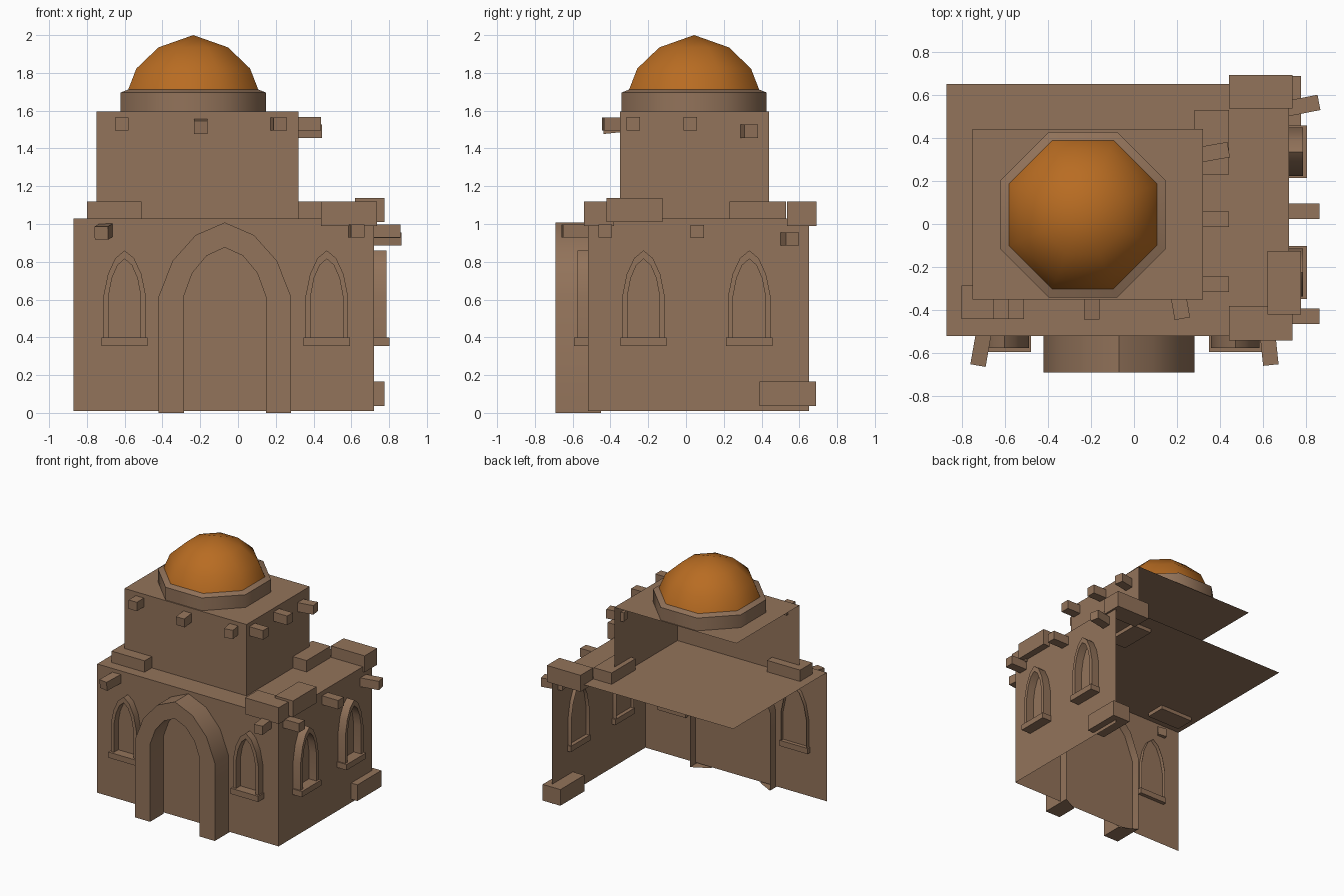
import bpy, bmesh, math
from mathutils import Matrix

if "Cube" in bpy.data.objects:
    bpy.data.objects.remove(bpy.data.objects["Cube"])


def material(name, rgb):
    m = bpy.data.materials.new(name)
    m.diffuse_color = (*rgb, 1)
    m.use_nodes = True
    m.node_tree.nodes["Principled BSDF"].inputs["Base Color"].default_value = m.diffuse_color
    return m


CLAY = material("clay brown", (0.29, 0.172, 0.103))
GOLD = material("dome orange", (0.48, 0.15, 0.016))

FX, FY = 0.72, -0.52          # planes of the right and front walls


def finish(name, bm, mat=CLAY, smooth=0, normals=True):
    if normals:
        bmesh.ops.recalc_face_normals(bm, faces=bm.faces)
    me = bpy.data.meshes.new(name)
    bm.to_mesh(me)
    bm.free()
    me.materials.append(mat)
    ob = bpy.data.objects.new(name, me)
    bpy.context.collection.objects.link(ob)
    if smooth:
        bpy.ops.object.select_all(action='DESELECT')
        ob.select_set(True)
        bpy.context.view_layer.objects.active = ob
        bpy.ops.object.shade_smooth_by_angle(angle=math.radians(smooth))
    return ob


def box(name, x0, x1, y0, y1, z0, z1, yaw=0, tilt=0):
    bm = bmesh.new()
    mat = (Matrix.Translation(((x0 + x1) / 2, (y0 + y1) / 2, (z0 + z1) / 2))
           @ Matrix.Rotation(math.radians(yaw), 4, 'Z')
           @ Matrix.Rotation(math.radians(tilt), 4, 'X')
           @ Matrix.Diagonal((x1 - x0, y1 - y0, z1 - z0, 1)))
    bmesh.ops.create_cube(bm, size=1, matrix=mat)
    return finish(name, bm)


def open_storey(name, x0, x1, y0, y1, z0, z1):
    """Front wall, right wall and roof only; back and left stay open."""
    bm = bmesh.new()
    v = [bm.verts.new(p) for p in (
        (x0, y0, z0), (x1, y0, z0), (x1, y1, z0),
        (x0, y0, z1), (x1, y0, z1), (x1, y1, z1), (x0, y1, z1))]
    for f in ((0, 1, 4, 3), (1, 2, 5, 4), (3, 4, 5, 6)):
        bm.faces.new([v[i] for i in f])
    return finish(name, bm, normals=False)


def on_front(u, d, z):
    return (u, FY - d, z)


def on_right(u, d, z):
    return (FX + d, u, z)


def arch_line(c, half, base, spring, apex):
    """Pointed arch outline from the left foot to the right foot."""
    side = [(1, 0), (0.79, 0.48), (0.44, 0.83)]
    rise = apex - spring
    left = [(c - half, base)] + [(c - a * half, spring + b * rise) for a, b in side]
    right = [(2 * c - u, z) for u, z in reversed(left)]
    return left + [(c, apex)] + right


def arch(name, place, outer, inner, front, back):
    """Arched band: face, outer side reaching behind the wall, inner reveal."""
    bm = bmesh.new()
    rows = [[bm.verts.new(place(u, d, z)) for u, z in line]
            for line, d in ((outer, -back), (outer, front), (inner, front), (inner, 0))]
    for a, b in zip(rows, rows[1:]):
        for i in range(len(a) - 1):
            bm.faces.new((a[i], a[i + 1], b[i + 1], b[i]))
    for i in (0, -1):           # feet
        bm.faces.new([r[i] for r in rows])
    return finish(name, bm, smooth=30)


# storeys
open_storey("main_storey", -0.87, FX, FY, 0.65, 0.01, 1.03)
open_storey("upper_storey", -0.75, 0.32, -0.35, 0.44, 1.03, 1.595)


# drum and dome: eight-sided rings with flats facing the axes
def lathe(name, profile, mat, smooth):
    bm = bmesh.new()
    rings = []
    for r, z in profile:
        if r == 0:
            rings.append([bm.verts.new((-0.237, 0.043, z))])
            continue
        R = r / math.cos(math.pi / 8)
        rings.append([bm.verts.new((-0.237 + R * math.cos((k + 0.5) * math.pi / 4),
                                    0.043 + R * math.sin((k + 0.5) * math.pi / 4), z))
                      for k in range(8)])
    for a, b in zip(rings, rings[1:]):
        for k in range(8):
            n = (k + 1) % 8
            if len(b) == 1:
                bm.faces.new((a[k], a[n], b[0]))
            else:
                bm.faces.new((a[k], a[n], b[n], b[k]))
    return finish(name, bm, mat, smooth)


lathe("dome_drum", [(0.384, 1.595), (0.384, 1.696), (0.344, 1.712)], CLAY, 50)
lathe("dome", [(0.344, 1.712), (0.301, 1.823), (0.184, 1.935), (0, 2.0)], GOLD, 60)

# entrance arch with door panel
arch("entrance_arch", on_front,
     arch_line(-0.07, 0.35, 0.0, 0.617, 1.008),
     arch_line(-0.07, 0.217, 0.0, 0.617, 0.876), 0.17, 0.07)
bm = bmesh.new()
bm.faces.new([bm.verts.new(on_front(u, 0.004, z))
              for u, z in reversed(arch_line(-0.07, 0.216, 0.037, 0.617, 0.875))])
door = finish("door_panel", bm, normals=False)
door.data.flip_normals()

# arched window frames with sills
for label, place, centres, depth in (("front", on_front, (-0.6, 0.47), 0.055),
                                     ("right", on_right, (-0.225, 0.335), 0.065)):
    for c in centres:
        arch(label + "_window_frame", place,
             arch_line(c, 0.112, 0.4, 0.62, 0.86),
             arch_line(c, 0.085, 0.4, 0.62, 0.815), depth, 0.03)
        a, b = place(c - 0.122, -0.03, 0), place(c + 0.122, depth + 0.018, 0)
        box(label + "_window_sill", min(a[0], b[0]), max(a[0], b[0]),
            min(a[1], b[1]), max(a[1], b[1]), 0.355, 0.4)

# loose stone blocks along edges
for b in ((-0.80, -0.51, -0.44, -0.285, 1.0, 1.12),
          (0.44, 0.735, -0.54, -0.38, 0.99, 1.12),
          (0.62, 0.775, -0.42, -0.125, 1.01, 1.138),
          (0.28, 0.44, 0.23, 0.53, 1.0, 1.12),
          (0.44, 0.735, 0.535, 0.692, 0.99, 1.12),
          (0.62, 0.775, 0.388, 0.687, 0.037, 0.165)):
    box("stone_block", *b)

# roof beam ends: centre along wall, centre height, yaw, tilt
for u, z, yaw, tilt in ((-0.615, 1.53, 0, 0), (-0.197, 1.517, 0, 6), (0.215, 1.53, 10, 0)):
    box("upper_front_beam", u - 0.036, u + 0.036, -0.44, -0.33, z - 0.035, z + 0.035, yaw, tilt)
for u, z, yaw in ((-0.28, 1.53, 0), (0.022, 1.53, 0), (0.333, 1.49, 10)):
    box("upper_right_beam", 0.30, 0.44, u - 0.036, u + 0.036, z - 0.036, z + 0.036, yaw)
for u, z, yaw, tilt in ((-0.71, 0.96, -10, 6), (0.627, 0.963, 6, 0)):
    box("main_front_beam", u - 0.036, u + 0.036, -0.655, -0.50, z - 0.035, z + 0.035, yaw, tilt)
for u, z, yaw in ((-0.428, 0.963, 0), (0.06, 0.96, 0), (0.548, 0.92, 11)):
    box("main_right_beam", 0.69, 0.86, u - 0.036, u + 0.036, z - 0.035, z + 0.035, yaw)
